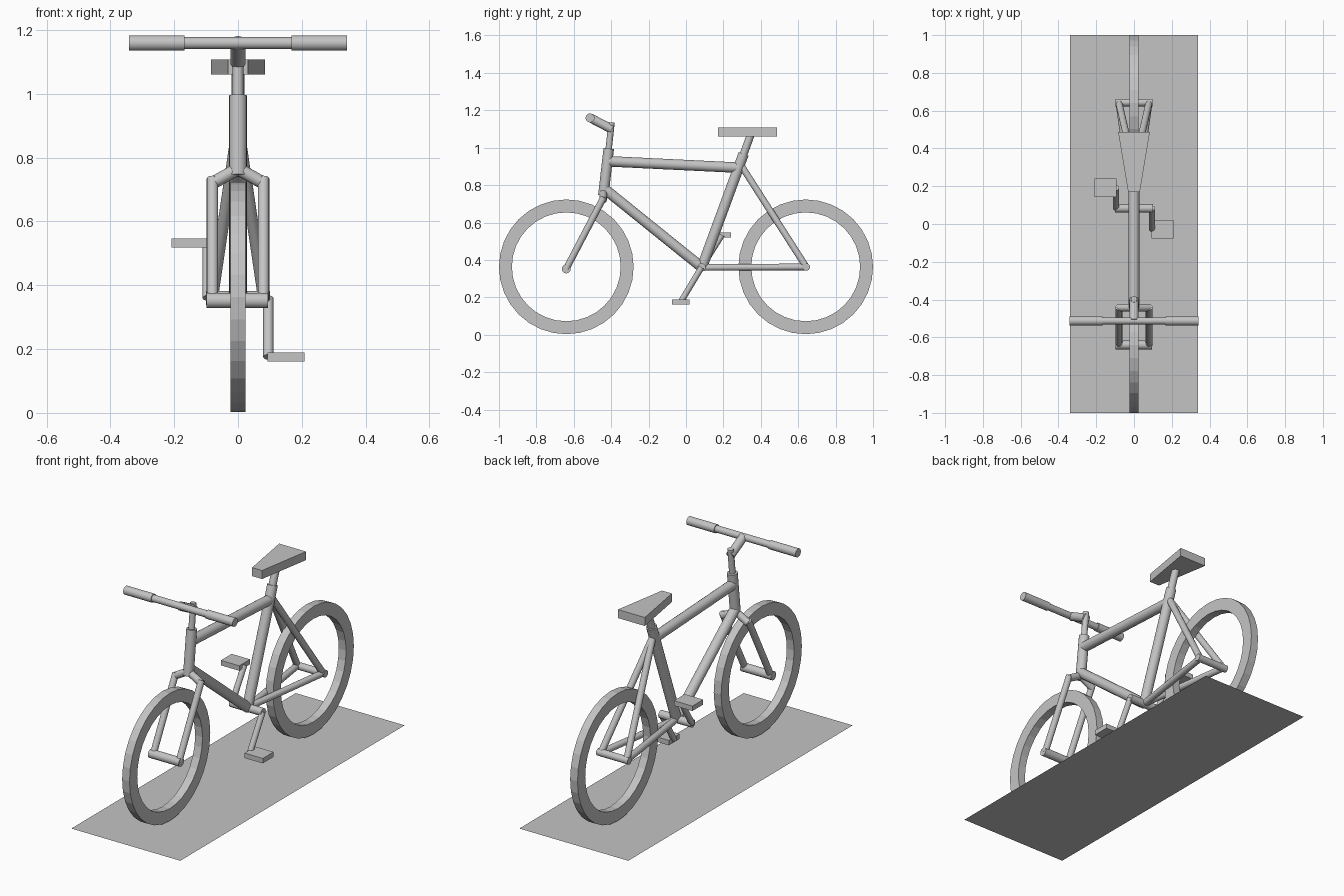
import bpy
import bmesh
import math
from mathutils import Vector

cube = bpy.data.objects.get("Cube")
if cube:
    bpy.data.objects.remove(cube, do_unlink=True)

grey = bpy.data.materials.new("plain grey")
grey.use_nodes = True
grey.diffuse_color = (0.55, 0.55, 0.55, 1)
grey.node_tree.nodes["Principled BSDF"].inputs["Base Color"].default_value = grey.diffuse_color


def finish(name, bm, smooth=False):
    """Turn a bmesh into a named grey object."""
    bmesh.ops.recalc_face_normals(bm, faces=bm.faces)
    mesh = bpy.data.meshes.new(name)
    bm.to_mesh(mesh)
    bm.free()
    mesh.materials.append(grey)
    ob = bpy.data.objects.new(name, mesh)
    bpy.context.collection.objects.link(ob)
    if smooth:
        bpy.ops.object.select_all(action="DESELECT")
        ob.select_set(True)
        bpy.context.view_layer.objects.active = ob
        bpy.ops.object.shade_smooth_by_angle(angle=math.radians(40))
    return ob


def tube(name, start, end, radius):
    """Capped round tube between two points."""
    a, b = Vector(start), Vector(end)
    bm = bmesh.new()
    bmesh.ops.create_cone(bm, cap_ends=True, segments=16, radius1=radius,
                          radius2=radius, depth=(b - a).length)
    turn = (b - a).to_track_quat("Z", "Y").to_matrix()
    bmesh.ops.rotate(bm, verts=bm.verts, matrix=turn)
    bmesh.ops.translate(bm, verts=bm.verts, vec=(a + b) / 2)
    return finish(name, bm, True)


def slab(name, outline, z0, z1):
    """Flat outline in plan, extruded upwards."""
    bm = bmesh.new()
    face = bm.faces.new([bm.verts.new((x, y, z0)) for x, y in outline])
    top = bmesh.ops.extrude_face_region(bm, geom=[face])["geom"]
    verts = [g for g in top if isinstance(g, bmesh.types.BMVert)]
    bmesh.ops.translate(bm, verts=verts, vec=(0, 0, z1 - z0))
    return finish(name, bm)


def wheel(name, y, z=0.363, outer=0.36, inner=0.291, half=0.023, sides=32):
    """Square-section ring without spokes."""
    bm = bmesh.new()
    section = [(outer, -half), (outer, half), (inner, half), (inner, -half)]
    rings = []
    for i in range(sides):
        a = math.tau * i / sides
        rings.append([bm.verts.new((x, y + r * math.cos(a), z + r * math.sin(a)))
                      for r, x in section])
    for i, ring in enumerate(rings):
        after = rings[(i + 1) % sides]
        for k in range(4):
            n = (k + 1) % 4
            bm.faces.new((ring[k], ring[n], after[n], after[k]))
    return finish(name, bm)


# Ground sheet
bm = bmesh.new()
bm.faces.new([bm.verts.new((x, y, 0)) for x, y in
              ((-0.34, -1), (0.34, -1), (0.34, 1), (-0.34, 1))])
finish("ground_sheet", bm)

# Wheels
wheel("front_wheel", -0.64)
wheel("rear_wheel", 0.64)

# Main frame
bracket = (0, 0.085, 0.36)
tube("head_tube", (0, -0.442, 0.745), (0, -0.413, 0.995), 0.028)
tube("top_tube", (0, -0.415, 0.927), (0, 0.285, 0.893), 0.028)
tube("down_tube", (0, -0.43, 0.775), bracket, 0.028)
tube("seat_tube", bracket, (0, 0.308, 0.967), 0.028)
tube("seat_post", (0, 0.295, 0.93), (0, 0.348, 1.075), 0.021)

# Fork and rear stays on both sides
for side, s in (("left", 1), ("right", -1)):
    shoulder = (s * 0.08, -0.443, 0.72)
    tube("fork_crown_" + side, (0, -0.442, 0.765), shoulder, 0.02)
    tube("fork_leg_" + side, (s * 0.08, -0.44, 0.735), (s * 0.08, -0.64, 0.353), 0.018)
    dropout = (s * 0.08, 0.643, 0.362)
    tube("seat_stay_" + side, (0, 0.295, 0.905), dropout, 0.018)
    tube("chain_stay_" + side, bracket, dropout, 0.018)
tube("front_axle", (-0.098, -0.64, 0.352), (0.094, -0.64, 0.352), 0.024)
tube("rear_axle", (-0.098, 0.643, 0.362), (0.098, 0.643, 0.362), 0.02)

# Handlebar
tube("steerer", (0, -0.418, 0.95), (0, -0.398, 1.135), 0.017)
tube("stem", (0, -0.395, 1.098), (0, -0.513, 1.16), 0.024)
tube("handlebar", (-0.2, -0.513, 1.159), (0.2, -0.513, 1.159), 0.019)
for side, s in (("left", 1), ("right", -1)):
    tube("grip_" + side, (s * 0.168, -0.513, 1.159), (s * 0.341, -0.513, 1.159), 0.024)

# Saddle
slab("saddle", [(-0.031, 0.17), (0.031, 0.17), (0.084, 0.487), (-0.084, 0.487)],
     1.06, 1.108)

# Cranks and pedals, half a turn apart
tube("crank_axle", (-0.1, 0.083, 0.36), (0.1, 0.083, 0.36), 0.022)
for side, s, py, pz in (("left", 1, -0.028, 0.175), ("right", -1, 0.192, 0.533)):
    tube("crank_" + side, (s * 0.095, 0.083, 0.36), (s * 0.095, py, pz), 0.016)
    x0, x1 = s * 0.093, s * 0.208
    slab("pedal_" + side, [(x0, py - 0.048), (x1, py - 0.048),
                           (x1, py + 0.048), (x0, py + 0.048)], pz - 0.014, pz + 0.014)
